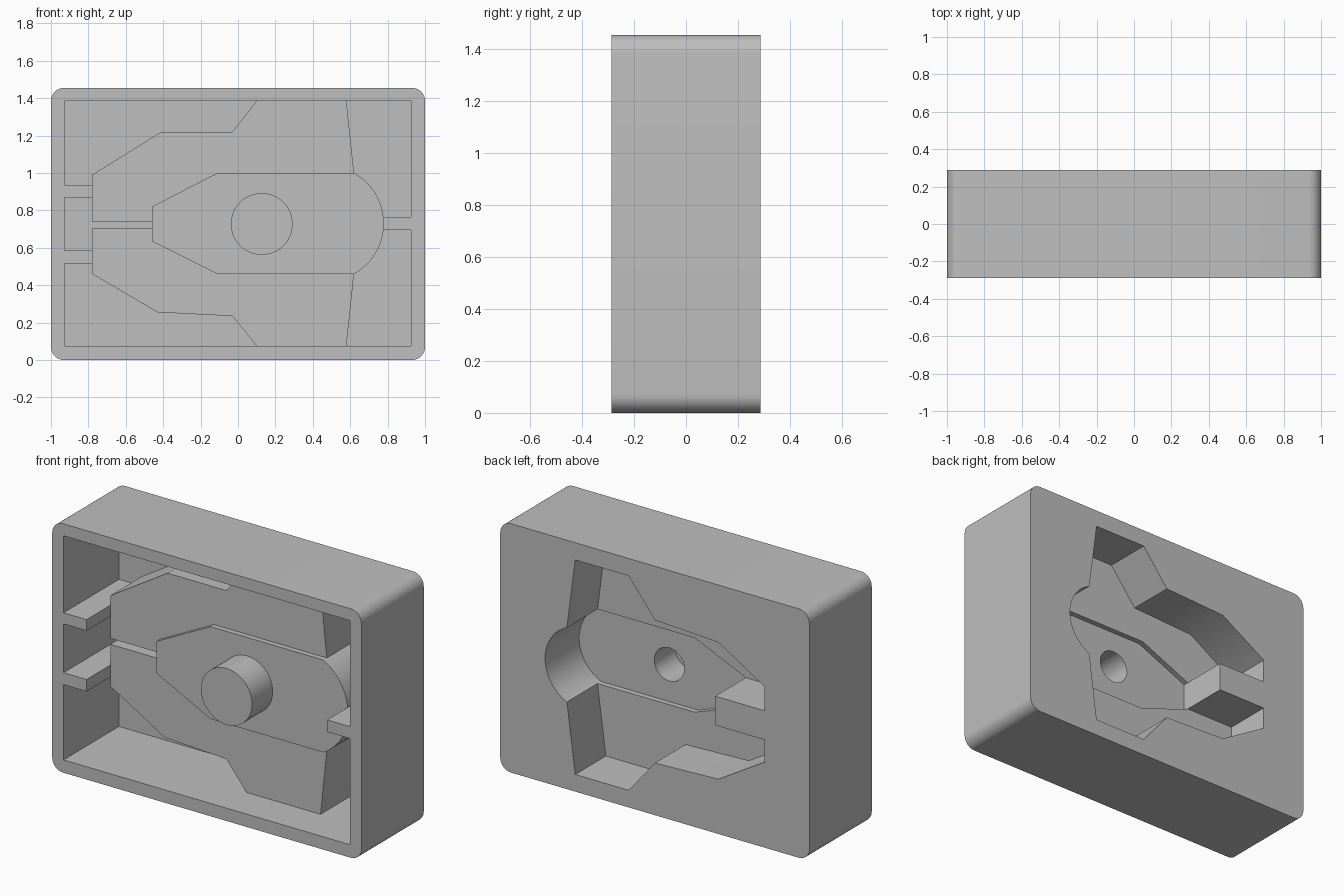
import bpy, bmesh
from math import sin, cos, radians

cube = bpy.data.objects.get("Cube")
if cube:
    bpy.data.objects.remove(cube, do_unlink=True)

grey = bpy.data.materials.new("plain_grey")
grey.use_nodes = True
COLOUR = (0.52, 0.52, 0.52, 1)
grey.diffuse_color = COLOUR
grey.node_tree.nodes["Principled BSDF"].inputs["Base Color"].default_value = COLOUR

FRONT, BACK, TOP, MID = -0.2875, 0.2875, 1.455, 0.7275
FLOOR = 0.225          # pocket floor
OUTER = -0.065         # winged shell front
CENTRE = -0.097        # raised body front
WALL = 0.07


def arc(cx, cz, r, a0, a1, n):
    angles = [radians(a0 + (a1 - a0) * i / n) for i in range(n + 1)]
    return [(cx + r * cos(a), cz + r * sin(a)) for a in angles]


def rect(x0, x1, z0, z1):
    return [(x0, z0), (x1, z0), (x1, z1), (x0, z1)]


def prism(name, outline, y0, y1):
    """Extrude an x-z outline along y."""
    bm = bmesh.new()
    face = bm.faces.new([bm.verts.new((x, y0, z)) for x, z in outline])
    new = bmesh.ops.extrude_face_region(bm, geom=[face])["geom"]
    bmesh.ops.translate(bm, vec=(0, y1 - y0, 0),
                        verts=[g for g in new if isinstance(g, bmesh.types.BMVert)])
    bmesh.ops.recalc_face_normals(bm, faces=bm.faces)
    mesh = bpy.data.meshes.new(name)
    bm.to_mesh(mesh)
    bm.free()
    mesh.materials.append(grey)
    obj = bpy.data.objects.new(name, mesh)
    bpy.context.collection.objects.link(obj)
    return obj


# Rounded block
corners = []
for sx, sz, a in ((1, 1, 0), (-1, 1, 90), (-1, -1, 180), (1, -1, 270)):
    corners += arc(sx * (1 - WALL), MID + sz * (MID - WALL), WALL, a, a + 90, 10)
case = prism("moulded_case", corners, FRONT, BACK)
bpy.context.view_layer.objects.active = case
case.select_set(True)


def combine(operation, name, outline, y0, y1):
    """Add or cut one prism, then discard it."""
    tool = prism(name, outline, y0, y1)
    tool.hide_render = True
    mod = case.modifiers.new(name, "BOOLEAN")
    mod.operation, mod.solver, mod.object = operation, "EXACT", tool
    bpy.ops.object.modifier_apply(modifier=mod.name)
    bpy.data.objects.remove(tool, do_unlink=True)


def add(*args):
    combine("UNION", *args)


def cut(*args):
    combine("DIFFERENCE", *args)


# Front pocket
cut("pocket", rect(-0.927, 0.925, 0.075, 1.385), FRONT - 0.1, FLOOR)

# Winged shell, its wing tips sunk into the case walls
add("winged_shell", [(-0.78, 0.46), (-0.43, 0.255), (-0.03, 0.235), (0.1, 0.075),
                     (0.12, 0.05), (0.577, 0.05), (0.62, 0.46), (0.62, 1.0),
                     (0.577, 1.41), (0.12, 1.41), (0.1, 1.385), (-0.03, 1.22),
                     (-0.41, 1.22), (-0.78, 0.99)], OUTER, FLOOR + 0.02)
cut("tail_slot", rect(-0.8, -0.46, 0.705, 0.74), OUTER - 0.1, FLOOR)

# Raised central body with round nose, and its pin
nose = arc(0.472, 0.73, 0.308, -61.2, 61.2, 24)
add("central_body", [(-0.46, 0.82), (-0.46, 0.635), (-0.11, 0.46)] + nose
    + [(-0.11, 1.0)], CENTRE, FLOOR + 0.02)
add("pin", arc(0.127, 0.727, 0.165, 0, 352.5, 47), FRONT, CENTRE + 0.03)

# Ribs joining the shell to the end walls
for z0, z1 in ((0.515, 0.585), (0.87, 0.935)):
    add("left_end_rib", rect(-0.95, -0.778, z0, z1), FRONT, FLOOR + 0.02)
add("right_end_rib", rect(0.778, 0.95, 0.695, 0.765), FRONT, FLOOR + 0.02)

# Matching hollow in the back, with a tongue left standing around the slot
hollow_nose = arc(0.472, 0.727, 0.238, -66, 66, 24)
cut("back_hollow", [(-0.39, 0.80), (-0.39, 0.63), (-0.71, 0.63), (-0.71, 0.50),
                    (-0.41, 0.32), (0.0, 0.305), (0.17, 0.1), (0.515, 0.1)]
    + hollow_nose + [(0.515, 1.354), (0.17, 1.354), (0.0, 1.14), (-0.41, 1.12),
                     (-0.71, 0.94), (-0.71, 0.80)], OUTER + WALL, BACK + 0.1)
cut("body_hollow", [(-0.39, 0.80), (-0.39, 0.63), (-0.06, 0.51)] + hollow_nose
    + [(-0.06, 0.944)], CENTRE + WALL, OUTER + WALL + 0.1)
cut("pin_hole", arc(0.127, 0.727, 0.097, 0, 352.5, 47), FRONT + WALL, 0.05)

bpy.ops.object.shade_smooth_by_angle(angle=radians(30))
